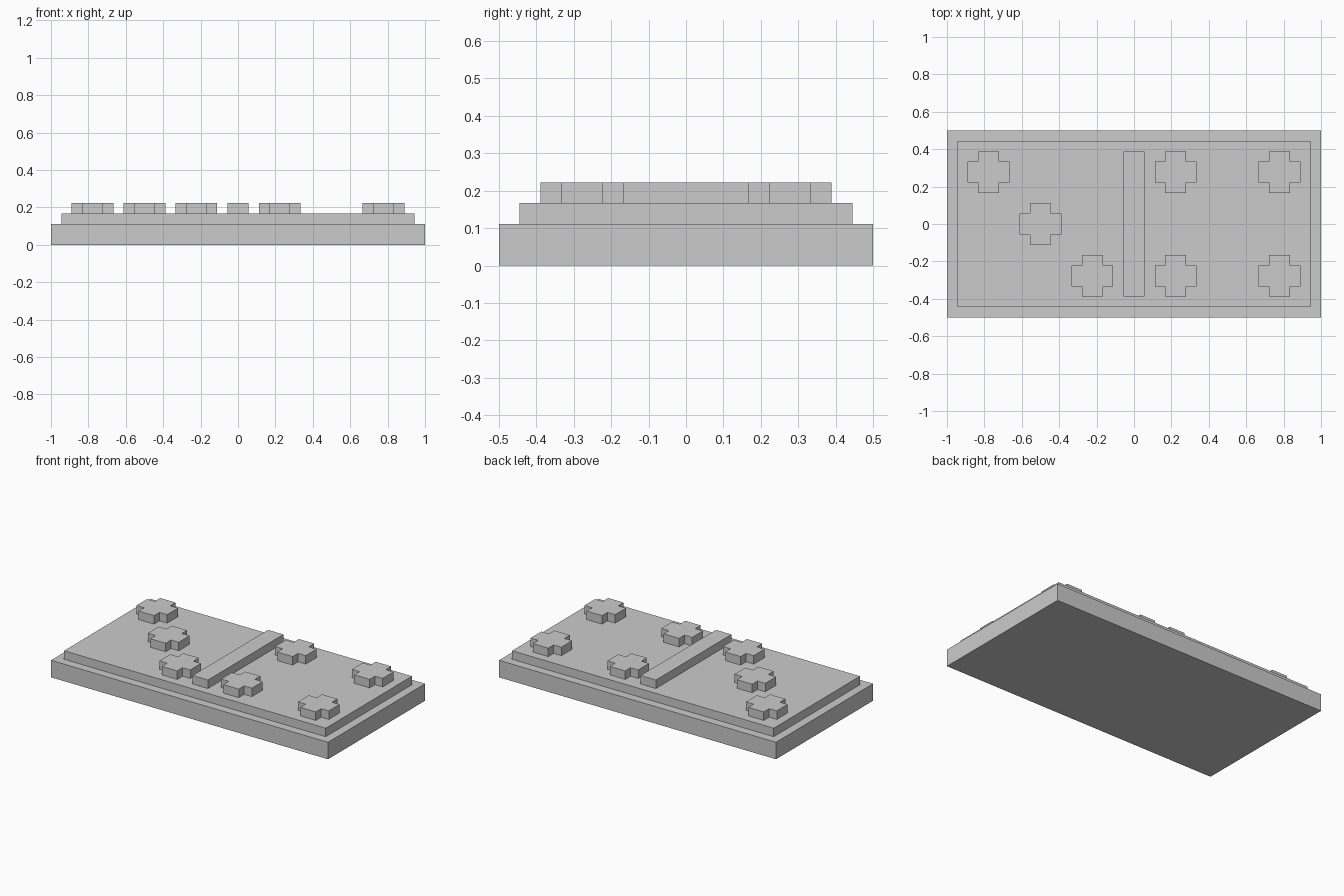
import bpy
import bmesh

if "Cube" in bpy.data.objects:
    bpy.data.objects.remove(bpy.data.objects["Cube"])

U = 1 / 18  # modelling unit: the tile is 36 x 18 x 4 units


def extrude_profile(name, points, z0, z1, centre=(0, 0)):
    """Extrude a flat outline from z0 to z1, all in modelling units."""
    bm = bmesh.new()
    verts = [bm.verts.new(((x + centre[0]) * U, (y + centre[1]) * U, z0 * U))
             for x, y in points]
    face = bm.faces.new(verts)
    top = bmesh.ops.extrude_face_region(bm, geom=[face])["geom"]
    moved = [g for g in top if isinstance(g, bmesh.types.BMVert)]
    bmesh.ops.translate(bm, vec=(0, 0, (z1 - z0) * U), verts=moved)
    bmesh.ops.recalc_face_normals(bm, faces=bm.faces)
    mesh = bpy.data.meshes.new(name)
    bm.to_mesh(mesh)
    bm.free()
    obj = bpy.data.objects.new(name, mesh)
    bpy.context.collection.objects.link(obj)
    return obj


def rect(hx, hy):
    return [(-hx, -hy), (hx, -hy), (hx, hy), (-hx, hy)]


# Stepped tile body and the divider bar
extrude_profile("tile_base", rect(18, 9), 0, 2)
extrude_profile("tile_upper_step", rect(17, 8), 2, 3)
extrude_profile("divider_bar", rect(1, 7), 3, 4)

# Cross-shaped pips: three on a diagonal at left, four in the corners at right
cross = [(-1, -2), (1, -2), (1, -1), (2, -1), (2, 1), (1, 1),
         (1, 2), (-1, 2), (-1, 1), (-2, 1), (-2, -1), (-1, -1)]
left = [(-14, 5), (-9, 0), (-4, -5)]
right = [(x, y) for x in (4, 14) for y in (-5, 5)]
for side, centres in (("left", left), ("right", right)):
    for i, c in enumerate(centres, 1):
        extrude_profile(f"{side}_pip_{i}", cross, 3, 4, c)
